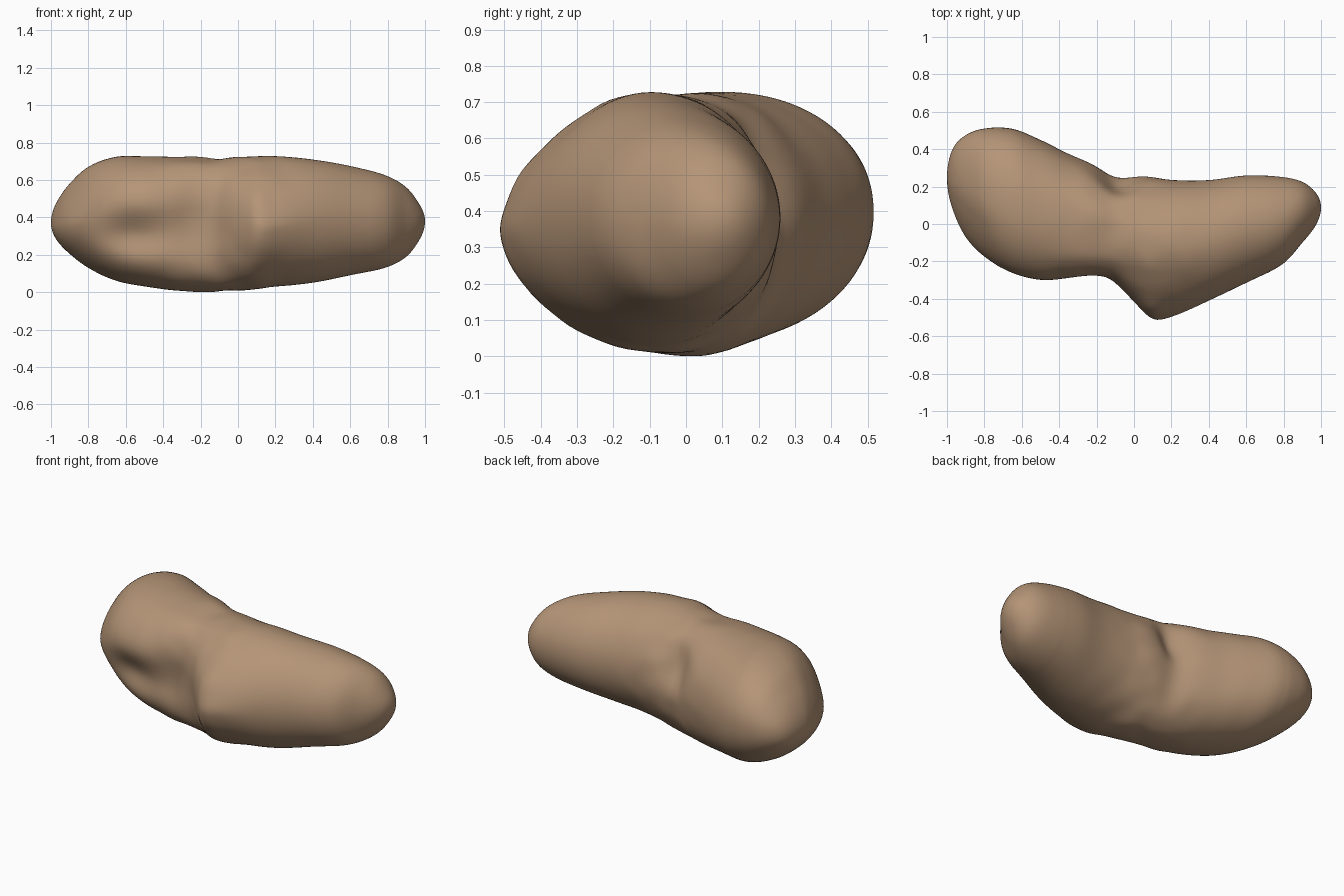
import bpy, bmesh, math
from mathutils import Vector, noise

if "Cube" in bpy.data.objects:
    bpy.data.objects.remove(bpy.data.objects["Cube"])

# stations along the length: x, back y, front y, top z, bottom z
STATIONS = [
    (-1.00, 0.25, 0.25, 0.37, 0.37), (-0.97, 0.40, 0.08, 0.48, 0.28),
    (-0.90, 0.475, -0.07, 0.58, 0.205), (-0.80, 0.51, -0.18, 0.67, 0.13),
    (-0.65, 0.51, -0.28, 0.725, 0.06), (-0.50, 0.45, -0.32, 0.727, 0.03),
    (-0.35, 0.375, -0.305, 0.725, 0.01), (-0.20, 0.31, -0.29, 0.722, 0.00),
    (-0.10, 0.26, -0.32, 0.717, 0.003), (0.00, 0.258, -0.42, 0.722, 0.006),
    (0.10, 0.25, -0.51, 0.728, 0.015), (0.22, 0.235, -0.49, 0.727, 0.03),
    (0.40, 0.235, -0.41, 0.71, 0.05), (0.60, 0.26, -0.315, 0.675, 0.09),
    (0.80, 0.25, -0.21, 0.62, 0.135), (0.90, 0.225, -0.10, 0.56, 0.19),
    (0.97, 0.17, -0.01, 0.47, 0.28), (1.00, 0.09, 0.09, 0.38, 0.38),
]
US = [math.acos(-s[0]) for s in STATIONS]


def slope(i, k):
    a, b = max(i - 1, 0), min(i + 1, len(US) - 1)
    return (STATIONS[b][k] - STATIONS[a][k]) / (US[b] - US[a])


def sample(u, k):
    """Smooth interpolation of one station column."""
    i = max(j for j in range(len(US) - 1) if US[j] <= u)
    d = US[i + 1] - US[i]
    t = (u - US[i]) / d
    return ((2*t**3 - 3*t**2 + 1) * STATIONS[i][k] + (t**3 - 2*t**2 + t) * d * slope(i, k)
            + (3*t**2 - 2*t**3) * STATIONS[i + 1][k] + (t**3 - t**2) * d * slope(i + 1, k))


def bump(x, centre, width):
    return math.exp(-((x - centre) / width) ** 2)


# dents: centre, radii, inward push
DENTS = [
    ((-0.55, -0.30, 0.31), (0.18, 0.25, 0.11), (0.0, 0.09, 0.0)),
    ((-0.25, -0.30, 0.33), (0.14, 0.25, 0.13), (0.0, 0.035, 0.0)),
    ((-0.09, 0.25, 0.50), (0.09, 0.15, 0.13), (0.0, -0.06, 0.0)),
]


def shape(p):
    q = p.copy()
    for c, r, push in DENTS:
        e = sum(((p[k] - c[k]) / r[k]) ** 2 for k in range(3))
        q += Vector(push) * math.exp(-e)
    # fine wrinkles around the waist
    n = noise.noise(p * 9)
    axis = Vector((p.x, -0.03, 0.36))
    q += (p - axis).normalized() * 0.010 * n * bump(p.x, -0.05, 0.28)
    q.z = min(max(q.z, 0.0), 0.73)
    return q


# potato-like body: lofted rings closed by a pole at each end
N, M = 150, 96
bm = bmesh.new()
rings = []
for i in range(1, N):
    u = math.pi * i / N
    x = -math.cos(u)
    yb, yf, zt, zb = (sample(u, k) for k in range(1, 5))
    yc, zc, h = (yb + yf) / 2, (zt + zb) / 2, (zt - zb) / 2
    yc += 0.04 * bump(x, 0.1, 0.25)
    nose = bump(x, 0.16, 0.20)
    tip = bump(x, -0.90, 0.13)
    ring = []
    for j in range(M):
        a = 2 * math.pi * j / M
        c, s = math.cos(a), math.sin(a)
        half = yb - yc if c > 0 else yc - yf
        # right lobe and left tip pointed at the front, waist boxy
        e = 1 - 0.07 * bump(x, -0.65, 0.35)
        if c < 0:
            w = min(1, -2 * c)
            e += w * (0.20 * nose + 0.18 * tip - 0.30 * bump(x, -0.20, 0.22))
        y = yc + half * math.copysign(abs(c) ** e, c)
        z = zc + h * math.copysign(abs(s) ** e, s)
        # pointed fronts sit slightly low
        if c < 0:
            z -= c * c * (0.025 * nose + 0.03 * tip)
        ring.append(bm.verts.new(shape(Vector((x, y, z)))))
    rings.append(ring)
for r0, r1 in zip(rings, rings[1:]):
    for j in range(M):
        k = (j + 1) % M
        bm.faces.new((r0[j], r0[k], r1[k], r1[j]))
for ring, s in ((rings[0], STATIONS[0]), (rings[-1], STATIONS[-1])):
    pole = bm.verts.new((s[0], s[1], s[3]))
    for j in range(M):
        bm.faces.new((pole, ring[j], ring[(j + 1) % M]))
# soften the joins between the lobes
for _ in range(4):
    bmesh.ops.smooth_vert(bm, verts=[v for v in bm.verts if abs(v.co.x) < 0.7],
                          factor=0.5, use_axis_x=True, use_axis_y=True, use_axis_z=True)
bmesh.ops.recalc_face_normals(bm, faces=bm.faces)
for f in bm.faces:
    f.smooth = True
mesh = bpy.data.meshes.new("potato")
bm.to_mesh(mesh)
bm.free()
body = bpy.data.objects.new("potato", mesh)
bpy.context.collection.objects.link(body)

# single tan skin colour
skin = bpy.data.materials.new("tan skin")
skin.diffuse_color = (0.46, 0.30, 0.185, 1)
skin.use_nodes = True
skin.node_tree.nodes["Principled BSDF"].inputs["Base Color"].default_value = skin.diffuse_color
mesh.materials.append(skin)
